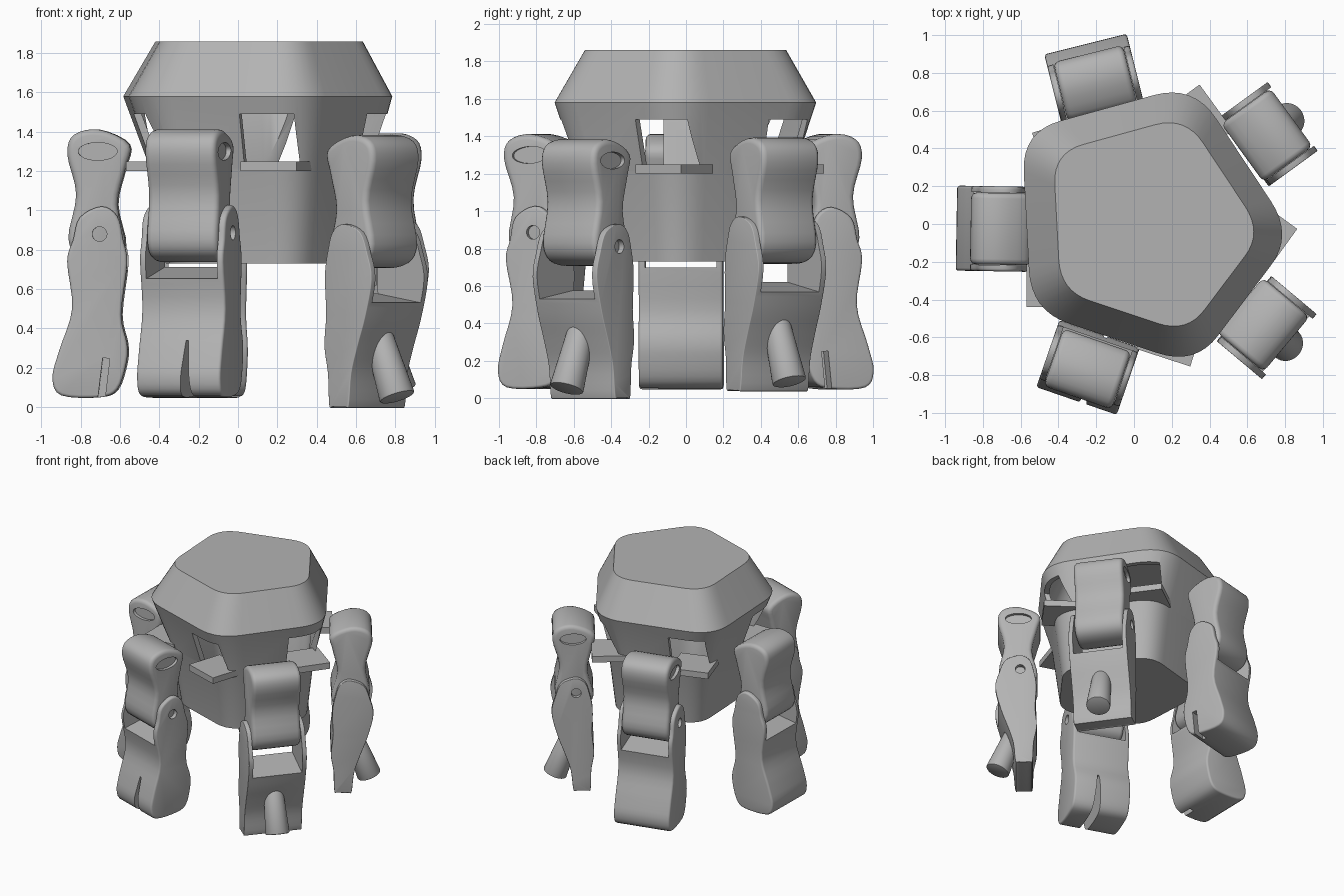
import bpy, bmesh, math
from mathutils import Matrix, Vector

if "Cube" in bpy.data.objects:
    bpy.data.objects.remove(bpy.data.objects["Cube"])

grey = bpy.data.materials.new("plain_grey")
grey.use_nodes = True
grey.diffuse_color = (0.45, 0.45, 0.45, 1)
grey.node_tree.nodes["Principled BSDF"].inputs["Base Color"].default_value = (0.45, 0.45, 0.45, 1)


def finish(name, bm, matrix=Matrix()):
    bmesh.ops.recalc_face_normals(bm, faces=bm.faces)
    mesh = bpy.data.meshes.new(name)
    bm.to_mesh(mesh)
    bm.free()
    mesh.transform(matrix)
    mesh.materials.append(grey)
    ob = bpy.data.objects.new(name, mesh)
    bpy.context.collection.objects.link(ob)
    return ob


def activate(ob):
    bpy.ops.object.select_all(action="DESELECT")
    ob.select_set(True)
    bpy.context.view_layer.objects.active = ob


def apply_modifier(ob, kind, **settings):
    mod = ob.modifiers.new(kind.lower(), kind)
    for key, value in settings.items():
        setattr(mod, key, value)
    activate(ob)
    bpy.ops.object.modifier_apply(modifier=mod.name)


def cut(ob, cutter):
    apply_modifier(ob, "BOOLEAN", operation="DIFFERENCE", solver="EXACT", object=cutter)
    bpy.data.objects.remove(cutter)


def smooth(ob):
    activate(ob)
    bpy.ops.object.shade_smooth_by_angle(angle=math.radians(32))


def box(name, xs, ys, zs, matrix=Matrix(), top=1.0):
    # box whose upper face may be narrowed across y
    bm = bmesh.new()
    bmesh.ops.create_cube(bm, size=1)
    for v in bm.verts:
        if v.co.z > 0:
            v.co.y *= top
        v.co = [sum(s) / 2 + c * (s[1] - s[0]) for s, c in zip((xs, ys, zs), v.co)]
    return finish(name, bm, matrix)


def rod(name, start, end, r1, r2, matrix=Matrix(), stretch=1.0):
    a, b = Vector(start), Vector(end)
    bm = bmesh.new()
    bmesh.ops.create_cone(bm, cap_ends=True, segments=32, radius1=r1, radius2=r2, depth=(b - a).length)
    bmesh.ops.scale(bm, vec=(stretch, 1, 1), verts=bm.verts)
    turn = Vector((0, 0, 1)).rotation_difference(b - a).to_matrix().to_4x4()
    return finish(name, bm, matrix @ Matrix.Translation((a + b) / 2) @ turn)


def rounded(points, steps=4):
    # closed Catmull-Rom curve through the profile points
    pts, out = [Vector(p) for p in points], []
    for i in range(len(pts)):
        a, b, c, d = (pts[(i + k - 1) % len(pts)] for k in range(4))
        for s in range(steps):
            t = s / steps
            out.append((2 * b + (c - a) * t + (2 * a - 5 * b + 4 * c - d) * t * t
                        + (3 * b - a - 3 * c + d) * t ** 3) / 2)
    return out


def slab(name, profile, half, bevel):
    # side profile extruded across the width of a finger
    bm = bmesh.new()
    face = bm.faces.new([bm.verts.new((p.x, -half, p.y)) for p in rounded(profile)])
    new = bmesh.ops.extrude_face_region(bm, geom=[face])["geom"]
    bmesh.ops.translate(bm, vec=(0, 2 * half, 0), verts=[g for g in new if isinstance(g, bmesh.types.BMVert)])
    ob = finish(name, bm)
    apply_modifier(ob, "BEVEL", width=bevel, segments=3, limit_method="ANGLE", angle_limit=math.radians(50))
    return ob


# Palm: hollow rounded pentagon, lofted through four levels
corners = [Vector(p) for p in ((0.78, -0.06), (0.25, 0.74), (-0.66, 0.49), (-0.61, -0.46), (0.26, -0.75))]
outline = []
for i, v in enumerate(corners):
    p, q = v.lerp(corners[i - 1], 0.23), v.lerp(corners[(i + 1) % 5], 0.23)
    for s in range(9):
        outline.append(p.lerp(v, s / 8).lerp(v.lerp(q, s / 8), s / 8))
bm = bmesh.new()
rings = []
for z, scale, shift in ((0.73, 0.72, 0.10), (1.2, 0.82, 0.09), (1.58, 1, 0.065), (1.86, 0.77, 0.08)):
    rings.append([bm.verts.new((p.x * scale + shift, p.y * scale, z)) for p in outline])
for low, high in zip(rings, rings[1:]):
    for i in range(len(low)):
        bm.faces.new((low[i - 1], low[i], high[i], high[i - 1]))
bm.faces.new(rings[0][::-1])
bm.faces.new(rings[-1])
palm = finish("palm_body", bm)
apply_modifier(palm, "SOLIDIFY", thickness=0.04, offset=-1)

# One window and shelf on every side of the palm, beside the finger
for k in range(5):
    side = Matrix.Translation((0.08, 0, 0)) @ Matrix.Rotation(math.radians(36 + 72 * k), 4, "Z")
    cut(palm, box("window_cutter", (0.3, 1), (0.12, 0.4), (1.22, 1.49), side))
    box(f"shelf_{k + 1}", (0.36, 0.65), (0.14, 0.44), (1.2, 1.25), side)
smooth(palm)

# Finger side profiles: outward distance and height
UPPER = [(-0.05, 1.41), (0.08, 1.385), (0.115, 1.285), (0.07, 1.08), (0.11, 0.86), (0.05, 0.76),
         (-0.1, 0.74), (-0.18, 0.82), (-0.14, 1.03), (-0.18, 1.21), (-0.2, 1.335)]
LOWER = [(-0.06, 1.02), (0.05, 0.965), (0.085, 0.85), (0.115, 0.74), (0.09, 0.5), (0.155, 0.29),
         (0.19, 0.15), (0.145, 0.06), (-0.05, 0.05), (-0.14, 0.09), (-0.185, 0.22), (-0.19, 0.32),
         (-0.16, 0.47), (-0.19, 0.73), (-0.17, 0.85), (-0.14, 0.97)]
SLIM = [(-0.05, 0.98), (0.06, 0.94), (0.11, 0.83), (0.14, 0.7), (0.1, 0.51), (0.05, 0.36), (0.01, 0.22),
        (-0.005, 0.06), (-0.03, 0.05), (-0.11, 0.05), (-0.135, 0.06), (-0.145, 0.22), (-0.17, 0.36),
        (-0.16, 0.52), (-0.17, 0.72), (-0.15, 0.85), (-0.12, 0.94)]

# Fingers: x, y, yaw, outward tilt, drop of upper part, drop of lower part, kind of tip, side of slot
FINGERS = [(-0.75, -0.025, 179, 0, 0, 0, "side_slot", 1),
           (-0.21, 0.765, 104, 0.02, 0, 0, "side_slot", -1),
           (0.71, 0.475, 36, 0.03, 0.02, 0.01, "stub", 0),
           (0.71, -0.555, -40, 0.01, 0.03, 0.05, "stub", 0),
           (-0.24, -0.75, -109, 0.05, 0, -0.005, "front_slot", 0)]
for n, (x, y, yaw, tilt, drop_up, drop_low, tip, way) in enumerate(FINGERS, 1):
    place = (Matrix.Translation((x, y, 0)) @ Matrix.Rotation(math.radians(yaw), 4, "Z")
             @ Matrix.Rotation(tilt, 4, "Y"))

    # Upper segment with an oval recess on one side
    upper = slab(f"finger_{n}_upper", UPPER, 0.19, 0.03)
    cut(upper, rod("recess_cutter", (-0.04, 0.165, 1.3), (-0.04, 0.3, 1.3), 0.045, 0.045, stretch=2.2))
    upper.data.transform(place @ Matrix.Translation((0, 0, -drop_up)))
    smooth(upper)

    # Lower segment: forked cheeks above a solid block, pivot hole on one cheek
    stubbed = tip == "stub"
    lower = slab(f"finger_{n}_lower", SLIM if stubbed else LOWER, 0.225, 0.015)
    slope = Matrix.Translation((0, 0, 0.6 if stubbed else 0.67)) @ Matrix.Rotation(0.15, 4, "Y")
    cut(lower, box("fork_cutter", (-0.5, 0.5), (-0.192, 0.192), (0, 0.6), slope))
    pivot = 0.86 if stubbed else 0.88
    cut(lower, rod("pivot_cutter", (-0.05, 0, pivot), (-0.05, 0.4, pivot), 0.037, 0.037))
    if tip == "front_slot":
        cut(lower, box("slot_cutter", (-0.4, 0.4), (0.0, 0.07), (0, 0.34), top=0.2))
    elif tip == "side_slot":
        lean = Matrix.Translation((-0.06, way * 0.22, 0.05)) @ Matrix.Rotation(-0.12, 4, "Y")
        cut(lower, box("slot_cutter", (-0.018, 0.018), (-0.1, 0.1), (-0.1, 0.2), lean))
    low_place = place @ Matrix.Translation((0, 0, -drop_low))
    lower.data.transform(low_place)
    smooth(lower)

    # Round stub on the two outward fingers
    if stubbed:
        stub = rod(f"finger_{n}_stub", (0.0, 0, 0.42), (0.13, 0, 0.1), 0.072, 0.092, low_place)
        apply_modifier(stub, "BEVEL", width=0.01, segments=2, limit_method="ANGLE")
        smooth(stub)
